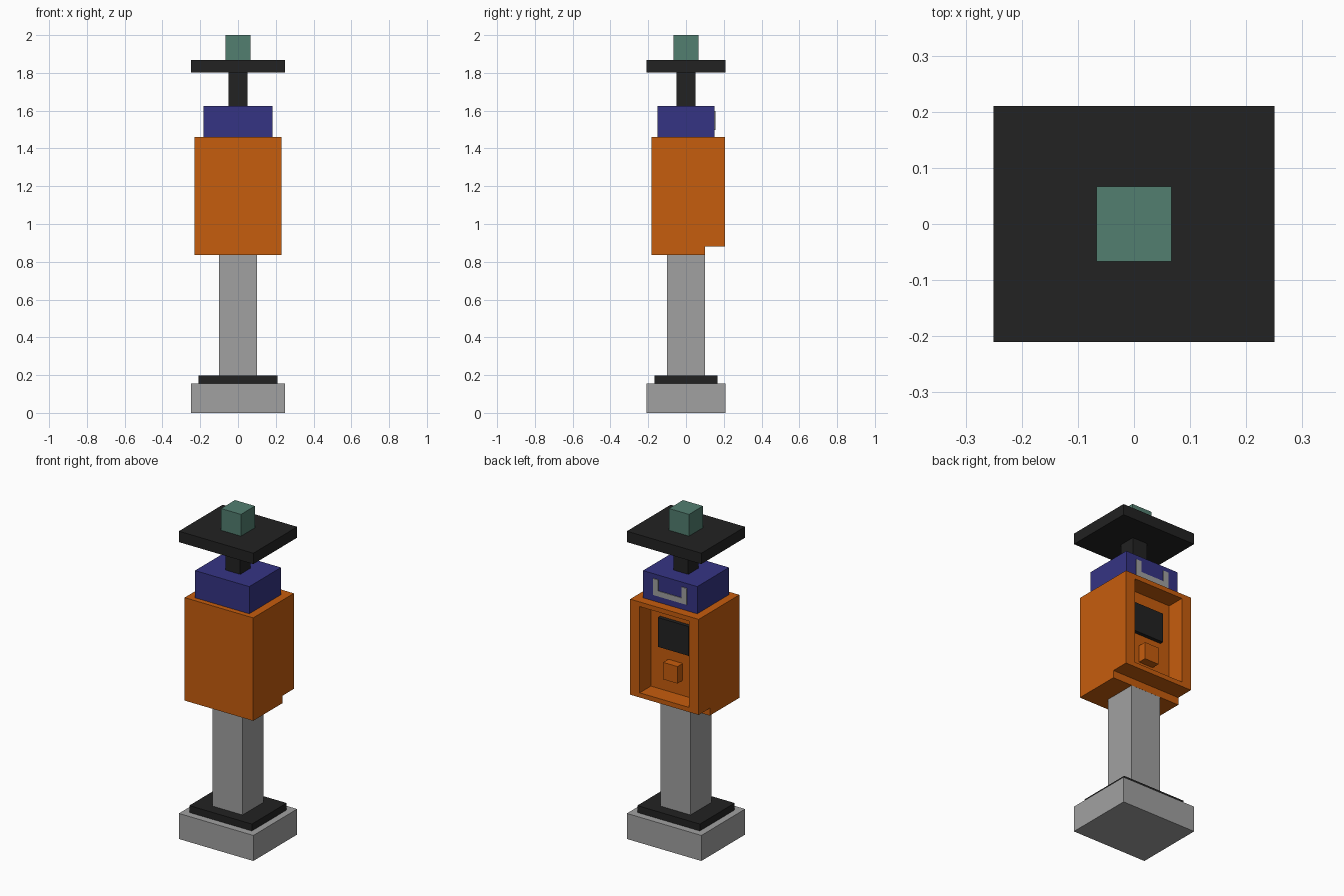
import bpy
import bmesh

old = bpy.data.objects.get("Cube")
if old:
    bpy.data.objects.remove(old, do_unlink=True)


def linear(v):
    v /= 255
    return v / 12.92 if v <= 0.04045 else ((v + 0.055) / 1.055) ** 2.4


def material(name, r, g, b):
    mat = bpy.data.materials.new(name)
    mat.use_nodes = True
    colour = (linear(r), linear(g), linear(b), 1)
    mat.diffuse_color = colour
    mat.node_tree.nodes["Principled BSDF"].inputs["Base Color"].default_value = colour
    return mat


GREY = material("grey", 161, 161, 161)
BLACK = material("black", 34, 34, 34)
ORANGE = material("orange", 198, 93, 13)
BLUE = material("blue", 53, 52, 132)
GREEN = material("green", 82, 126, 112)


def finish(name, bm, mat):
    bmesh.ops.recalc_face_normals(bm, faces=bm.faces[:])
    mesh = bpy.data.meshes.new(name)
    bm.to_mesh(mesh)
    bm.free()
    mesh.materials.append(mat)
    obj = bpy.data.objects.new(name, mesh)
    bpy.context.collection.objects.link(obj)
    return obj


def box(name, mat, xs, ys, zs):
    """Box spanning the given ranges; a single number means symmetric."""
    spans = [s if isinstance(s, tuple) else (-s, s) for s in (xs, ys, zs)]
    bm = bmesh.new()
    bmesh.ops.create_cube(bm, size=1)
    for v in bm.verts:
        v.co = [lo + (c + 0.5) * (hi - lo) for c, (lo, hi) in zip(v.co, spans)]
    return finish(name, bm, mat)


def extrude(points, offset):
    bm = bmesh.new()
    face = bm.faces.new([bm.verts.new(p) for p in points])
    out = bmesh.ops.extrude_face_region(bm, geom=[face])["geom"]
    verts = [g for g in out if isinstance(g, bmesh.types.BMVert)]
    bmesh.ops.translate(bm, verts=verts, vec=offset)
    bmesh.ops.recalc_face_normals(bm, faces=bm.faces[:])
    return bm


# Stand
box("base_block", GREY, 0.25, 0.21, (0, 0.155))
box("base_plate", BLACK, 0.21, 0.167, (0.155, 0.197))
box("post", GREY, 0.1, 0.0995, (0.197, 0.835))

# Housing: stepped side profile, with a recess sunk into the rear face
profile = [(-0.183, 0.835), (0.1, 0.835), (0.1, 0.88),
           (0.207, 0.88), (0.207, 1.46), (-0.183, 1.46)]
bm = extrude([(-0.23, y, z) for y, z in profile], (0.46, 0, 0))
rear = max(bm.faces, key=lambda f: f.calc_center_median().y)
bmesh.ops.inset_individual(bm, faces=[rear], thickness=0.04)
for v in rear.verts:
    v.co.x = 0.166 if v.co.x > 0 else -0.166
floor = bmesh.ops.extrude_discrete_faces(bm, faces=[rear])["faces"][0]
for v in floor.verts:
    v.co.y = 0.1
finish("housing", bm, ORANGE)

# Controls in the recess
box("screen", BLACK, 0.103, (0.1, 0.122), (1.172, 1.35))
box("button", ORANGE, 0.048, (0.1, 0.15), (1.0, 1.103))

# Head with a bracket-shaped emblem on the rear
box("head", BLUE, 0.182, 0.152, (1.46, 1.625))
outer, inner, low, bar, high = 0.114, 0.078, 1.497, 1.53, 1.597
half = [(outer, low), (outer, high), (inner, high), (inner, bar)]
outline = half + [(-x, z) for x, z in reversed(half)]
finish("rear_emblem", extrude([(x, 0.15, z) for x, z in outline], (0, 0.006, 0)), GREY)

# Neck, canopy and top block
box("neck", BLACK, 0.05, 0.05, (1.625, 1.802))
box("canopy", BLACK, 0.25, 0.21, (1.802, 1.868))
box("top_block", GREEN, 0.067, 0.067, (1.868, 2.0))
